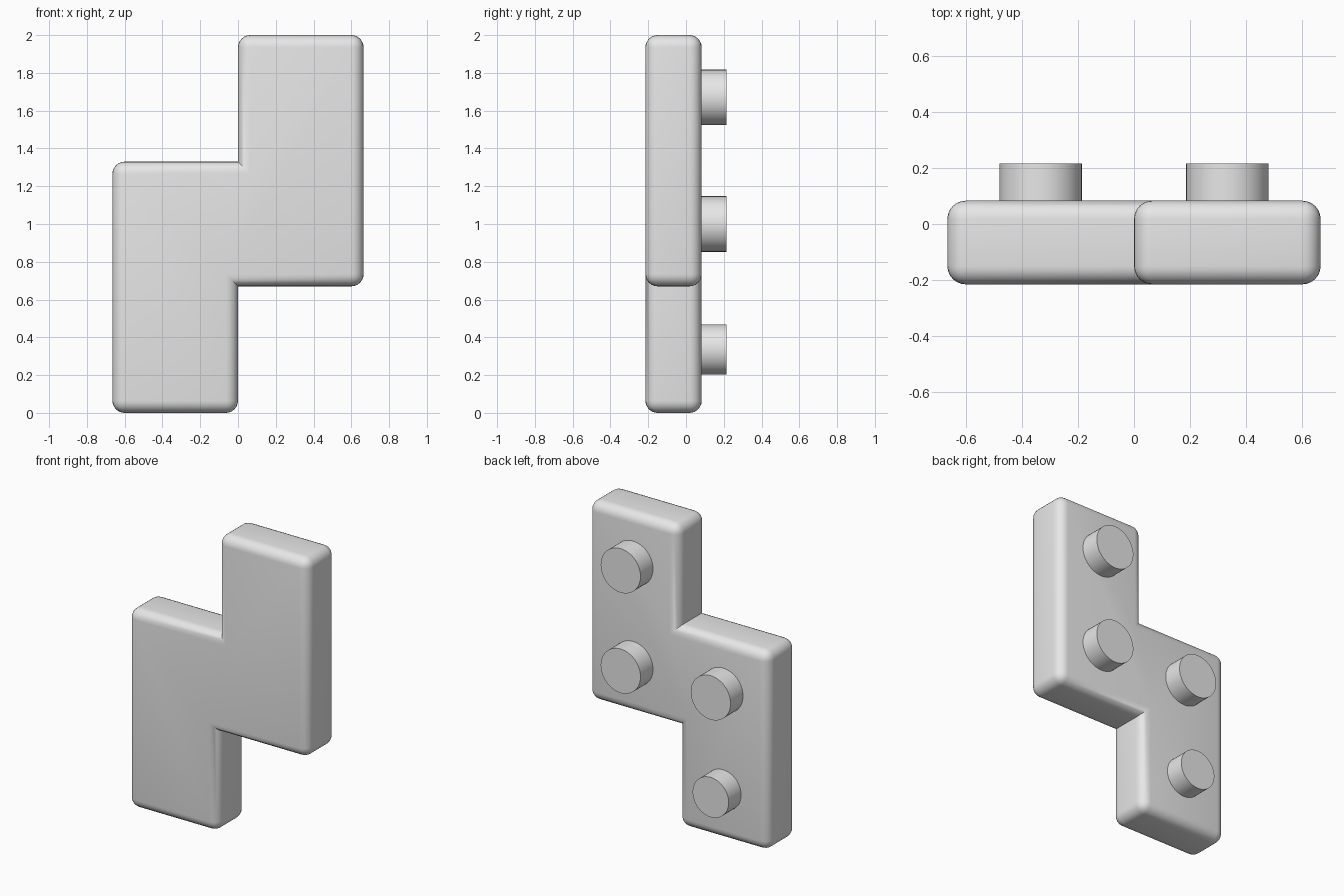
import bpy, bmesh
from math import radians
from mathutils import Vector

old = bpy.data.objects.get("Cube")
if old:
    bpy.data.objects.remove(old, do_unlink=True)

FRONT, BACK, STUD_END = -0.215, 0.083, 0.215
W = 0.665
LOW, HIGH = 0.67, 1.33

grey = bpy.data.materials.new("light grey")
grey.use_nodes = True
grey.diffuse_color = (0.8, 0.8, 0.8, 1)
grey.node_tree.nodes["Principled BSDF"].inputs["Base Color"].default_value = (0.8, 0.8, 0.8, 1)


def finish(obj):
    obj.data.materials.append(grey)
    bpy.ops.object.select_all(action="DESELECT")
    obj.select_set(True)
    bpy.context.view_layer.objects.active = obj
    bpy.ops.object.shade_smooth_by_angle(angle=radians(35))


# Stepped body: extruded outline, rounded on all edges but the two inner corners
outline = [(-W, 0), (0, 0), (0, LOW), (W, LOW), (W, 2), (0, 2), (0, HIGH), (-W, HIGH)]
bm = bmesh.new()
face = bm.faces.new([bm.verts.new((x, FRONT, z)) for x, z in outline])
extruded = bmesh.ops.extrude_face_region(bm, geom=[face], use_keep_orig=True)
moved = [g for g in extruded["geom"] if isinstance(g, bmesh.types.BMVert)]
bmesh.ops.translate(bm, verts=moved, vec=Vector((0, BACK - FRONT, 0)))
bmesh.ops.recalc_face_normals(bm, faces=bm.faces[:])
rounded = [e for e in bm.edges if e.is_convex]
bmesh.ops.bevel(bm, geom=rounded, offset=0.065, offset_type="OFFSET",
                segments=6, profile=0.5, affect="EDGES", clamp_overlap=True)
mesh = bpy.data.meshes.new("body")
bm.to_mesh(mesh)
bm.free()
body = bpy.data.objects.new("body", mesh)
bpy.context.collection.objects.link(body)
finish(body)


# Round studs on the back
def stud(name, x, z, radius):
    start = BACK - 0.02
    bpy.ops.mesh.primitive_cylinder_add(
        vertices=48, radius=radius, depth=STUD_END - start,
        location=(x, (start + STUD_END) / 2, z), rotation=(radians(90), 0, 0))
    obj = bpy.context.object
    obj.name = name
    finish(obj)


stud("stud_upper_left", W / 2, 1.67, 0.147)
stud("stud_middle_left", W / 2, 1.0, 0.147)
stud("stud_middle_right", -W / 2, 1.0, 0.147)
stud("stud_lower_right", -W / 2, 0.335, 0.133)
